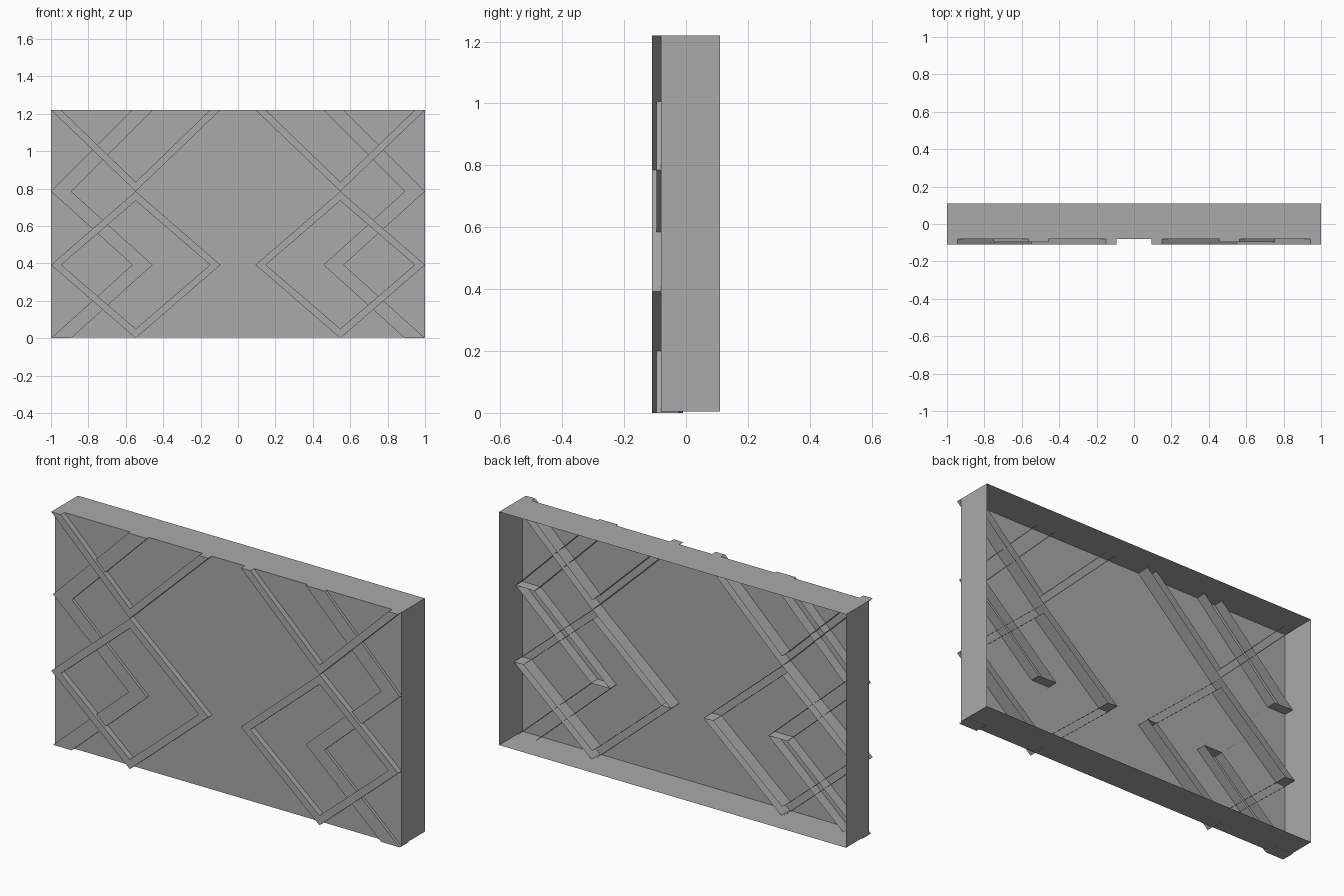
import bpy
import bmesh

cube = bpy.data.objects.get("Cube")
if cube:
    bpy.data.objects.remove(cube, do_unlink=True)

grey = bpy.data.materials.new("plain grey")
grey.use_nodes = True
colour = (0.4, 0.4, 0.4, 1)
grey.diffuse_color = colour
grey.node_tree.nodes["Principled BSDF"].inputs["Base Color"].default_value = colour

HEIGHT = 1.22
ROW_LOW, ROW_MID = 0.392, 0.785
PANEL_Y = -0.08


def open_prism(name, outline, front, back):
    """Extrude an x-z outline towards the back, leaving the back open."""
    bm = bmesh.new()
    near = [bm.verts.new((x, front, z)) for x, z in outline]
    far = [bm.verts.new((x, back, z)) for x, z in outline]
    bm.faces.new(near)
    n = len(outline)
    for i in range(n):
        j = (i + 1) % n
        bm.faces.new((near[j], near[i], far[i], far[j]))
    bmesh.ops.recalc_face_normals(bm, faces=bm.faces)
    # the front cap must look towards -y
    bm.faces.ensure_lookup_table()
    bm.normal_update()
    if bm.faces[0].normal.y > 0:
        bmesh.ops.reverse_faces(bm, faces=bm.faces)
    mesh = bpy.data.meshes.new(name)
    bm.to_mesh(mesh)
    bm.free()
    mesh.materials.append(grey)
    obj = bpy.data.objects.new(name, mesh)
    bpy.context.collection.objects.link(obj)
    return obj


def chevron(name, cx, tip, ends):
    """Narrow V-shaped moulding, pointing from its flat ends to its tip."""
    outer, inner = 0.453, 0.398
    inset = 0.05 if ends > tip else -0.05
    open_prism(name, [(cx - outer, ends), (cx, tip), (cx + outer, ends),
                      (cx + inner, ends), (cx, tip + inset), (cx - inner, ends)],
               -0.11, -0.01)


def slat(name, side, x_top, z_top, x_low, z_low):
    """Wide slanted moulding with level ends."""
    w = 0.108
    open_prism(name, [(side * x_top, z_top), (side * x_low, z_low),
                      (side * (x_low - w), z_low), (side * (x_top - w), z_top)],
               -0.095, -0.025)


# Shallow panel with side walls, open at the back
open_prism("panel_box", [(-1, 0.004), (1, 0.004), (1, HEIGHT), (-1, HEIGHT)],
           PANEL_Y, 0.11)

# Mirrored lattice mouldings
for label, side in (("left", 1), ("right", -1)):
    cx = side * 0.547
    chevron(f"{label}_diamond_lower", cx, 0, ROW_LOW)
    chevron(f"{label}_diamond_upper", cx, ROW_MID, ROW_LOW)
    chevron(f"{label}_top_chevron", cx, ROW_MID, HEIGHT)
    slat(f"{label}_slat_top", side, 0.565, HEIGHT, 1, ROW_MID)
    slat(f"{label}_slat_middle", side, 1, ROW_MID, 0.565, ROW_LOW)
    slat(f"{label}_slat_low", side, 0.565, ROW_LOW, 1, 0)
